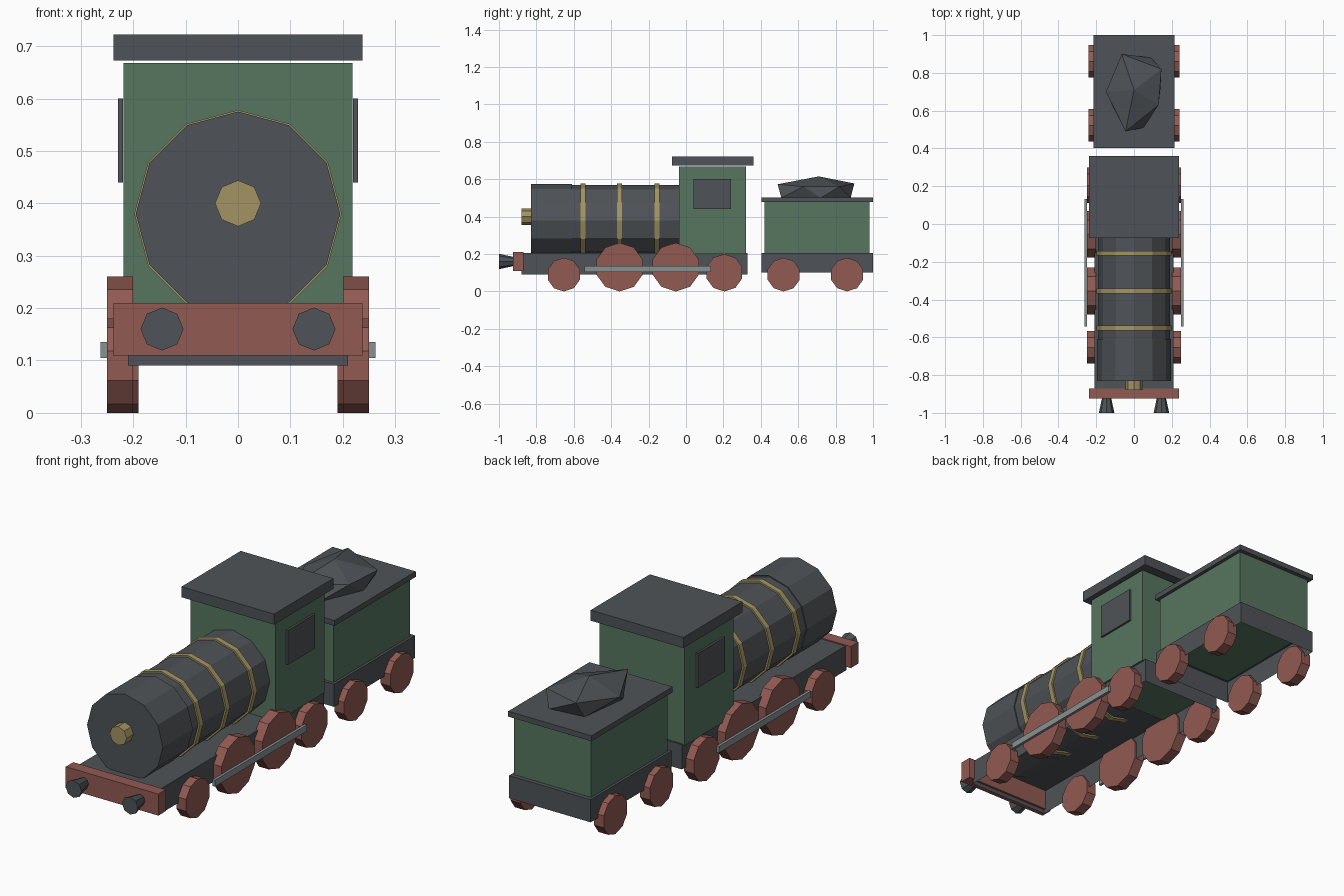
import bpy, bmesh
from math import pi
from mathutils import Matrix, Vector

cube = bpy.data.objects.get("Cube")
if cube:
    bpy.data.objects.remove(cube, do_unlink=True)


def material(name, rgb):
    m = bpy.data.materials.new(name)
    m.use_nodes = True
    m.diffuse_color = (*rgb, 1)
    bsdf = next(n for n in m.node_tree.nodes if n.type == 'BSDF_PRINCIPLED')
    bsdf.inputs["Base Color"].default_value = (*rgb, 1)
    return m


GREY = material("dark grey", (0.078, 0.086, 0.095))
GREEN = material("green", (0.095, 0.18, 0.117))
RED = material("rust red", (0.285, 0.102, 0.084))
BRASS = material("brass", (0.366, 0.296, 0.125))
STEEL = material("steel", (0.25, 0.285, 0.295))


def finish(name, bm, mat):
    bmesh.ops.recalc_face_normals(bm, faces=bm.faces)
    me = bpy.data.meshes.new(name)
    bm.to_mesh(me)
    bm.free()
    me.materials.append(mat)
    ob = bpy.data.objects.new(name, me)
    bpy.context.collection.objects.link(ob)
    return ob


def box(name, mat, x, y, z, open_bottom=False):
    """Box from three (low, high) ranges."""
    bm = bmesh.new()
    size = [b - a for a, b in (x, y, z)]
    mid = [(a + b) / 2 for a, b in (x, y, z)]
    bmesh.ops.create_cube(bm, size=1, matrix=Matrix.Translation(mid) @ Matrix.Diagonal((*size, 1)))
    ob = finish(name, bm, mat)
    if open_bottom:
        bm = bmesh.new()
        bm.from_mesh(ob.data)
        bmesh.ops.delete(bm, geom=[f for f in bm.faces if f.normal.z < -0.9], context='FACES')
        bm.to_mesh(ob.data)
        bm.free()
    return ob


def drum(name, mat, axis, span, centre, radius, sides, end_radius=None):
    """Faceted drum along x or y with one corner pointing straight up."""
    bm = bmesh.new()
    a, b = span
    bmesh.ops.create_cone(bm, cap_ends=True, segments=sides, radius1=radius,
                          radius2=radius if end_radius is None else end_radius, depth=b - a)
    # first corner lies on local +y; turn the local z axis onto the chosen one
    if axis == 'y':
        rot = Matrix.Rotation(-pi / 2, 4, 'X')
        spin = Matrix.Identity(4)
        place = Vector((centre[0], (a + b) / 2, centre[1]))
    else:
        rot = Matrix.Rotation(pi / 2, 4, 'Y')
        spin = Matrix.Rotation(pi / 2, 4, 'Z')
        place = Vector(((a + b) / 2, centre[0], centre[1]))
    bm.transform(Matrix.Translation(place) @ rot @ spin)
    # make sure a corner is at the very top
    top = max(bm.verts, key=lambda v: v.co.z).co.z
    if top < centre[1] + max(radius, end_radius or 0) - 0.0005:
        turn = Matrix.Rotation(pi / sides, 4, axis.upper())
        bm.transform(Matrix.Translation(place) @ turn @ Matrix.Translation(-place))
    return finish(name, bm, mat)


def wide(half):
    return (-half, half)


# Engine frame, front beam
box("engine_frame", GREY, wide(0.21), (-0.88, 0.33), (0.09, 0.205), True)
box("buffer_beam", RED, wide(0.238), (-0.925, -0.87), (0.11, 0.21))

# Boiler, bands and front knob
drum("smokebox", GREY, 'y', (-0.83, -0.61), (0, 0.38), 0.195, 12)
drum("boiler", GREY, 'y', (-0.61, -0.03), (0, 0.38), 0.19, 12)
for i, y in enumerate((-0.55, -0.355, -0.155)):
    drum(f"boiler_band_{i + 1}", BRASS, 'y', (y - 0.013, y + 0.013), (0, 0.38), 0.198, 12)
drum("front_knob", BRASS, 'y', (-0.88, -0.82), (0, 0.4), 0.044, 8)

# Cab
box("cab", GREEN, wide(0.219), (-0.037, 0.322), (0.2, 0.668))
box("cab_roof", GREY, wide(0.238), (-0.075, 0.36), (0.673, 0.722))

# Tender
box("tender_frame", GREY, wide(0.21), (0.405, 1.0), (0.1, 0.205), True)
box("tender_body", GREEN, wide(0.198), (0.42, 0.98), (0.2, 0.478))
box("tender_lid", GREY, wide(0.214), (0.403, 1.0), (0.478, 0.503))

# Parts on both sides
for side, s in (("left", 1), ("right", -1)):
    def out(a, b):
        return tuple(sorted((s * a, s * b)))

    box(f"{side}_cab_window", GREY, out(0.2195, 0.229), (0.04, 0.24), (0.44, 0.6))
    box(f"{side}_coupling_rod", STEEL, out(0.249, 0.262), (-0.543, 0.133), (0.105, 0.135))
    drum(f"{side}_buffer", GREY, 'y', (-1.0, -0.92), (s * 0.145, 0.16), 0.041, 8, 0.024)
    for i, (y, r) in enumerate(((-0.653, 0.09), (-0.355, 0.13), (-0.055, 0.13), (0.205, 0.1))):
        drum(f"{side}_engine_wheel_{i + 1}", RED, 'x', out(0.2, 0.25), (y, r), r, 10)
    for i, y in enumerate((0.522, 0.861)):
        drum(f"{side}_tender_wheel_{i + 1}", RED, 'x', out(0.19, 0.24), (y, 0.09), 0.09, 10)

# Coal heap: a rough faceted lump
heap = [(0, 0.71, 0.615),
        (-0.065, 0.9, 0.577), (0.145, 0.82, 0.56), (0.13, 0.63, 0.56),
        (-0.045, 0.49, 0.573), (-0.148, 0.7, 0.55),
        (0.09, 0.88, 0.5), (-0.08, 0.86, 0.5), (0.14, 0.72, 0.5),
        (0.05, 0.51, 0.5), (-0.11, 0.62, 0.5)]
bm = bmesh.new()
for p in heap:
    bm.verts.new(p)
bmesh.ops.convex_hull(bm, input=bm.verts)
finish("coal_heap", bm, GREY)
